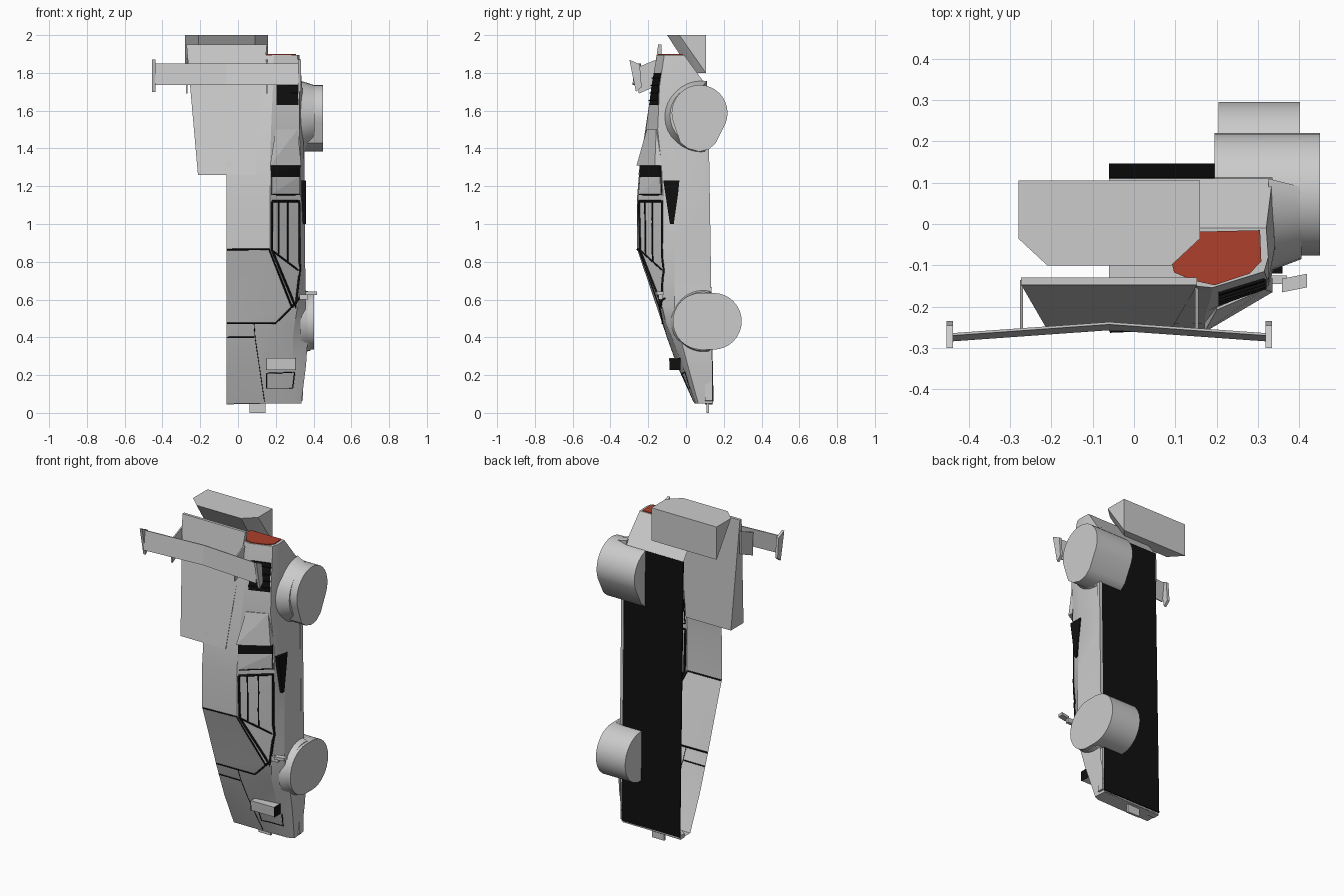
import bpy, bmesh, math
from mathutils import Vector
from mathutils.bvhtree import BVHTree

if "Cube" in bpy.data.objects:
    bpy.data.objects.remove(bpy.data.objects["Cube"])

CX = -0.06  # centre plane of the car; the shell is only its right half


def material(name, rgb):
    m = bpy.data.materials.new(name)
    m.diffuse_color = (*rgb, 1)
    m.use_nodes = True
    m.node_tree.nodes["Principled BSDF"].inputs["Base Color"].default_value = m.diffuse_color
    return m


BLACK = material("black", (0.005, 0.005, 0.005))
RED = material("red", (0.42, 0.05, 0.025))


def finish(name, bm, mat=None, smooth=None):
    me = bpy.data.meshes.new(name)
    bm.to_mesh(me)
    bm.free()
    ob = bpy.data.objects.new(name, me)
    bpy.context.collection.objects.link(ob)
    if mat:
        me.materials.append(mat)
    if smooth:
        bpy.context.view_layer.objects.active = ob
        ob.select_set(True)
        bpy.ops.object.shade_smooth_by_angle(angle=math.radians(smooth))
        ob.select_set(False)
    return ob


def hull(name, pts, mat=None, smooth=None):
    bm = bmesh.new()
    vs = [bm.verts.new(p) for p in pts]
    r = bmesh.ops.convex_hull(bm, input=vs)
    junk = {g for g in r["geom_interior"] + r["geom_unused"] if isinstance(g, bmesh.types.BMVert)}
    bmesh.ops.delete(bm, geom=list(junk), context='VERTS')
    bmesh.ops.dissolve_limit(bm, angle_limit=0.01, verts=bm.verts[:], edges=bm.edges[:])
    bmesh.ops.recalc_face_normals(bm, faces=bm.faces[:])
    return finish(name, bm, mat, smooth)


def box(name, x, y, z, mat=None):
    return hull(name, [(a, b, c) for a in x for b in y for c in z], mat)


def circle(cy, cz, r, n=32, ymax=9):
    return [(min(cy + r * math.cos(i * math.tau / n), ymax), cz + r * math.sin(i * math.tau / n))
            for i in range(n)]


# Body shell: z, centre y, roof edge x y, belt x y, side x y, sill y
stations = [
    (0.05, .045, .14, .045, .30, .05, .335, .065, .142),
    (0.25, -.045, .11, -.045, .29, -.02, .36, .01, .14),
    (0.40, -.10, .085, -.10, .29, -.075, .37, -.03, .135),
    (0.47, -.125, .20, -.12, .30, -.105, .365, -.05, .134),
    (0.56, -.155, .285, -.14, .315, -.125, .358, -.06, .132),
    (0.87, -.26, .17, -.25, .33, -.125, .355, -.06, .125),
    (1.13, -.26, .17, -.255, .332, -.12, .355, -.05, .12),
    (1.31, -.245, .17, -.24, .332, -.13, .352, -.05, .118),
    (1.50, -.21, .175, -.212, .325, -.15, .345, -.06, .115),
    (1.73, -.165, .185, -.183, .325, -.14, .34, -.06, .11),
    (1.895, -.13, .19, -.154, .315, -.115, .325, -.08, -.01)]
bm = bmesh.new()
rows = []
for z, y0, x1, y1, x2, y2, x3, y3, yb in stations:
    sec = [(CX, y0), (x1, y1), (x2, y2), (x3, y3), (x3 - .005, yb), (CX, yb)]
    rows.append([bm.verts.new((x, y, z)) for x, y in sec])
for i, (a, b) in enumerate(zip(rows, rows[1:])):
    last = i == len(rows) - 2
    for j in range(5 if last else 4):       # the last bay also closes underneath
        bm.faces.new((a[j], b[j], b[j + 1], a[j + 1]))
bm.faces.new(rows[0])
bm.faces.new(rows[-1])
bmesh.ops.recalc_face_normals(bm, faces=bm.faces[:])
skin = BVHTree.FromBMesh(bm)
finish("body_shell", bm, None, 18)


def on(x, z, lift=0.002):
    hit = skin.ray_cast(Vector((x, -1, z)), Vector((0, 1, 0)))[0]
    return Vector((x, (hit.y if hit else 0) - lift, z))


# Black seams laid on the shell
def seam(name, pts, width=0.005):
    path = []
    for (xa, za), (xb, zb) in zip(pts, pts[1:]):
        path += [on(xa + (xb - xa) * k / 6, za + (zb - za) * k / 6, 0) for k in range(6)]
    path.append(on(*pts[-1], 0))
    cu = bpy.data.curves.new(name, 'CURVE')
    cu.dimensions = '3D'
    cu.bevel_depth = width
    cu.bevel_resolution = 0
    sp = cu.splines.new('POLY')
    sp.points.add(len(path) - 1)
    for p, q in zip(sp.points, path):
        p.co = (*q, 1)
    cu.materials.append(BLACK)
    bpy.context.collection.objects.link(bpy.data.objects.new(name, cu))


seam("windscreen_seam", [(-.058, .865), (.165, .867), (.285, .56), (.20, .475), (-.058, .475)])
seam("side_window_seam", [(.178, 1.12), (.325, 1.12), (.327, .75), (.305, .56), (.18, .86), (.178, 1.12)], .007)
seam("side_window_lower_seam", [(.18, .86), (.327, .75)])
seam("side_window_divider_a", [(.215, 1.12), (.215, .84)])
seam("side_window_divider_b", [(.262, 1.12), (.262, .80)])
seam("window_corner_seam", [(.285, .56), (.325, .61)], .007)
seam("bonnet_seam", [(-.058, .40), (.085, .40)], .004)
seam("bonnet_edge_seam", [(.085, .47), (.09, .40), (.14, .06)], .002)
seam("lamp_recess_seam", [(.15, .21), (.30, .215), (.29, .13), (.15, .13), (.15, .21)], .003)


# Panels lying on the shell
def patch(name, pts, mat=None, thick=0.006):
    low = [on(x, z, -.003) for x, z in pts]
    hull(name, low + [p - Vector((0, thick + .003, 0)) for p in low], mat)


patch("rear_vent", [(.205, 1.63), (.32, 1.63), (.315, 1.80), (.205, 1.80)], BLACK)
for k in range(4):
    z = 1.65 + k * .04
    patch("vent_slat", [(.205, z), (.32, z), (.32, z + .006), (.205, z + .006)], BLACK, .012)
patch("intake_floor", [(.18, 1.16), (.325, 1.16), (.325, 1.25), (.18, 1.25)])
seam("intake_seam", [(.18, 1.25), (.18, 1.155), (.325, 1.155), (.325, 1.25)], .004)
patch("intake_mouth", [(.175, 1.25), (.328, 1.25), (.33, 1.312), (.172, 1.312)], BLACK)

# Roof scoop behind the window
hull("intake_scoop", [(.17, -.262, 1.31), (.335, -.165, 1.31), (.335, -.13, 1.31), (.17, -.22, 1.31),
                      (.20, -.208, 1.50), (.315, -.158, 1.50), (.315, -.14, 1.50), (.20, -.19, 1.50)])

# Door side intake
side = [(-.12, 1.23), (-.035, 1.23), (-.042, 1.16), (-.065, 1.0), (-.085, 1.0)]
hull("door_intake", [(x, y, z) for x in (.335, .359) for y, z in side], BLACK)

# Pop-up lamp
hull("popup_lamp", [(x, y, z) for x in (.15, .305)
                    for y, z in ((-.09, .29), (-.085, .228), (-.035, .29), (-.035, .235))])
for x in (.149, .306):
    hull("lamp_side", [(x + d, y, z) for d in (-.002, .002)
                       for y, z in ((-.088, .287), (-.087, .228), (-.03, .29), (-.03, .228))], BLACK)

# Underbody, sill and nose lip
hull("underbody", [(x, y + d, z) for x in (CX, .335) for d in (0, -.006)
                   for y, z in ((.146, .06), (.112, 1.73))], BLACK)
hull("sill", [(x, y, z) for x in (.335, .352) for y, z in ((.105, .64), (.134, .64), (.1, 1.4), (.122, 1.4))])
hull("nose_splitter", [(x, y, z) for y in (.10, .14)
                       for x, z in ((CX, .045), (.2, .05), (.345, .065), (.345, .33), (.32, .33), (CX, .07))])
box("nose_tab", (.062, .145), (.108, .122), (0, .06))

# Wheels and flared arches
front = circle(.08, .485, .15) + circle(.145, .485, .15)
hull("front_wheel", [(x, y, z) for x in (.205, .402) for y, z in front], None, 30)
rear = circle(.072, 1.588, .148) + [(.155, 1.425), (.12, 1.395), (.07, 1.383), (.01, 1.40), (-.03, 1.43)]
hull("rear_wheel", [(x, y, z) for x in (.195, .45) for y, z in rear], None, 30)
hull("front_arch", [(.33, y, z) for y, z in circle(.09, .485, .17, 32, .13)]
     + [(.385, y, z) for y, z in circle(.09, .485, .155, 32, .13)], None, 30)
hull("rear_arch", [(.325, y, z) for y, z in circle(.08, 1.565, .195, 32, .11)]
     + [(.405, y, z) for y, z in circle(.075, 1.575, .16, 32, .09)], None, 30)

# Door mirror
hull("mirror", [(x, y + (x - .36) * .2, z) for x in (.358, .418) for y in (-.165, -.132) for z in (.625, .642)])
box("mirror_stem", (.325, .37), (-.145, -.125), (.60, .628))

# Engine cover and rear diffuser box, full width about the centre plane
hull("engine_cover", [(CX + s * w, y, z) for s in (-1, 1)
                      for w, y, z in ((.152, -.252, 1.26), (.152, -.13, 1.26), (.213, -.147, 1.95), (.213, -.13, 1.95))])
hull("diffuser", [(CX + s * w, y, z) for s in (-1, 1)
                  for w, y, z in ((.22, .105, 2), (.22, -.035, 2), (.15, -.10, 2),
                                  (.22, .105, 1.8), (.18, .06, 1.8), (.15, .03, 1.8))])

# Tail lamp panel
tail = [(.10, -.02), (.305, -.015), (.308, -.09), (.28, -.12), (.195, -.148), (.143, -.137),
        (.135, -.12), (.097, -.117), (.09, -.09)]
hull("tail_lamp", [(x, y, z) for x, y in tail for z in (1.89, 1.90)], RED)

# Rear wing: shallow V blade, end plates, struts
for s in (-1, 1):
    hull("wing_blade", [(CX + s * w, y, z) for w, y0 in ((0, -.237), (.38, -.264))
                        for y, z in ((y0, 1.85), (y0 - .006, 1.85), (y0 - .02, 1.735), (y0 - .014, 1.735))])
    hull("wing_end_plate", [(CX + s * w, y, z) for w in (.378, .394)
                            for y, z in ((-.30, 1.87), (-.245, 1.845), (-.235, 1.725), (-.265, 1.70))])
    hull("wing_strut", [(CX + s * w, y, z) for w in (.208, .216)
                        for y, z in ((-.255, 1.83), (-.25, 1.69), (-.135, 1.88), (-.135, 1.74))])
